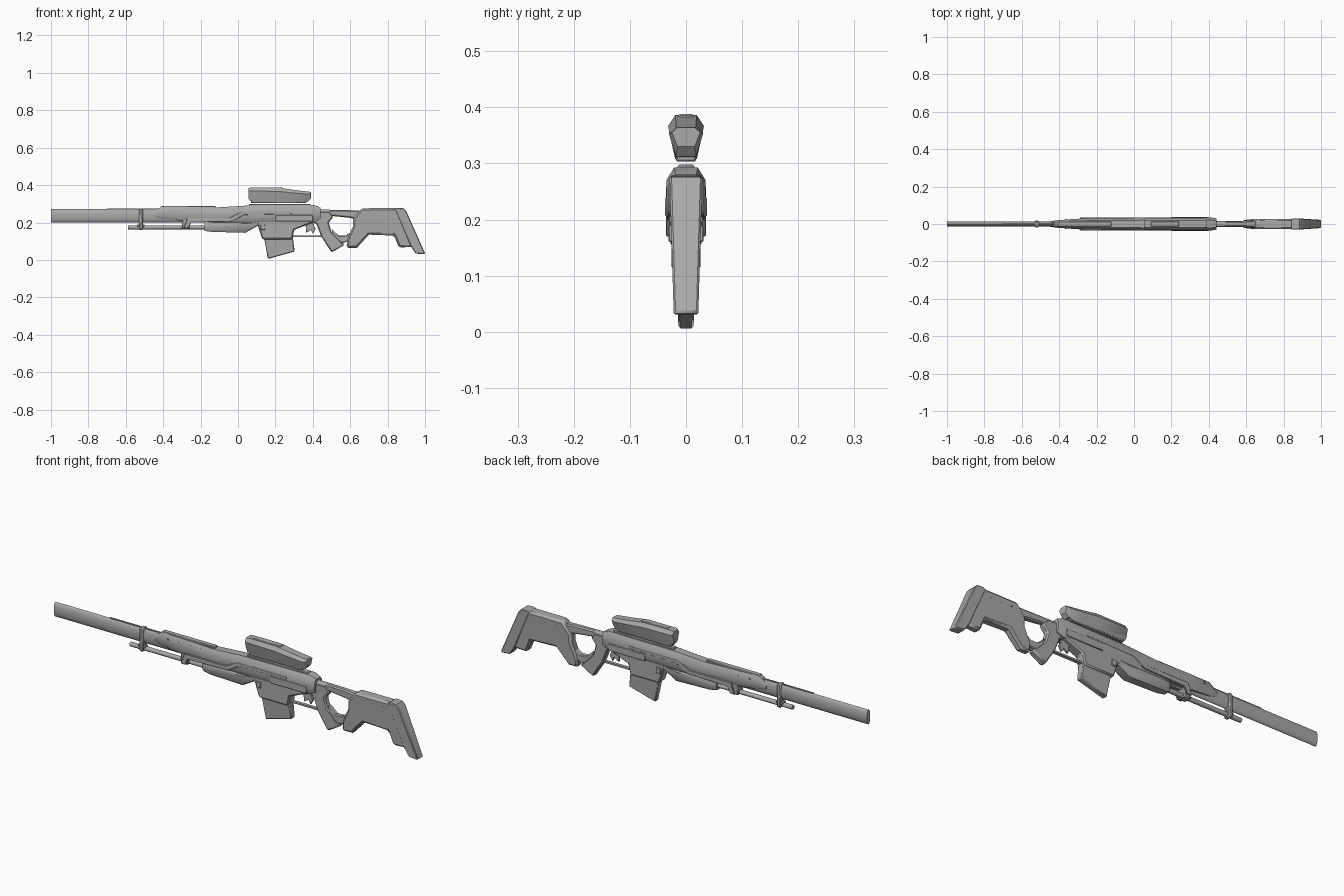
import bpy, bmesh, math

cube = bpy.data.objects.get("Cube")
if cube:
    bpy.data.objects.remove(cube, do_unlink=True)

grey = bpy.data.materials.new("plain grey")
grey.use_nodes = True
colour = (.4, .4, .4, 1)
grey.diffuse_color = colour
grey.node_tree.nodes["Principled BSDF"].inputs["Base Color"].default_value = colour


def finish(name, bm, bevel=0):
    bmesh.ops.recalc_face_normals(bm, faces=bm.faces)
    mesh = bpy.data.meshes.new(name)
    bm.to_mesh(mesh)
    bm.free()
    mesh.materials.append(grey)
    ob = bpy.data.objects.new(name, mesh)
    bpy.context.collection.objects.link(ob)
    bpy.ops.object.select_all(action="DESELECT")
    ob.select_set(True)
    bpy.context.view_layer.objects.active = ob
    if bevel:
        mod = ob.modifiers.new("edge chamfer", "BEVEL")
        mod.width, mod.segments = bevel, 1
        mod.limit_method, mod.angle_limit = "ANGLE", math.radians(50)
    bpy.ops.object.shade_smooth_by_angle(angle=math.radians(35))


def plate(name, outline, thickness, bevel=.006, y=0):
    """Side outline (x, z) given a thickness, which may be a rule of x and z."""
    rule = thickness if callable(thickness) else lambda x, z: thickness
    bm = bmesh.new()
    near, far = [[bm.verts.new((x, y + s * rule(x, z) / 2, z)) for x, z in outline]
                 for s in (-1, 1)]
    bm.faces.new(near)
    bm.faces.new(far)
    for i in range(len(outline)):
        bm.faces.new((near[i - 1], near[i], far[i], far[i - 1]))
    finish(name, bm, bevel)


def loft(name, stations, section):
    """Skin a cross-section along x; each station is x, bottom, top, thickness."""
    bm = bmesh.new()
    rings = [[bm.verts.new((x, y * thick / 2, (low + high) / 2 + z * (high - low) / 2))
              for y, z in section] for x, low, high, thick in stations]
    for a, b in zip(rings, rings[1:]):
        for i in range(len(section)):
            bm.faces.new((a[i - 1], a[i], b[i], b[i - 1]))
    bm.faces.new(rings[0])
    bm.faces.new(rings[-1])
    finish(name, bm)


def tube(name, start, end, low, high, thickness):
    loft(name, [(x, low, high, thickness) for x in (start, end)], ROUND)


def box(name, start, end, low, high, thickness, y=0, bevel=.003):
    plate(name, [(start, low), (end, low), (end, high), (start, high)], thickness, bevel, y)


def mirrored(section):
    return section + [(-y, z) for y, z in reversed(section)]


ROUND = [(math.sin(math.tau * i / 16), math.cos(math.tau * i / 16)) for i in range(16)]
ROOF = mirrored([(.6, 1), (1, .5), (1, -.6), (.7, -1)])
SCOPE = mirrored([(.6, 1), (1, .5), (.8, -.3), (.6, -1)])

# Barrel and the rod beneath it
tube("barrel", -1, 0, .2, .273, .026)
box("barrel_sight_rib", -.7, -.4, .268, .276, .006, bevel=0)
tube("under_rod", -.587, -.15, .163, .185, .022)
box("barrel_band", -.53, -.508, .16, .276, .036, bevel=.005)
box("band_pin", -.54, -.5, .178, .19, .026)

# Forward handguard
loft("handguard", [(-.45, .23, .255, .03), (-.41, .22, .285, .04), (-.3, .21, .285, .056),
                   (-.12, .2, .28, .064), (.04, .2, .29, .066)], ROOF)
box("handguard_top_rail", -.41, -.12, .278, .289, .026)
box("forward_bracket", -.3, -.26, .163, .225, .044, bevel=.005)
loft("lower_handguard", [(-.18, .155, .21, .04), (-.14, .15, .21, .054),
                         (.04, .145, .21, .056), (.12, .19, .21, .05)], ROOF)

# Receiver, magazine well and magazine
loft("receiver", [(-.01, .2, .276, .066), (.04, .2, .29, .07), (.41, .2, .293, .07),
                  (.44, .215, .28, .06)], ROOF)
plate("magazine_well", [(.1, .24), (.1, .2), (.13, .11), (.29, .11), (.3, .16), (.4, .2),
                        (.4, .24)], .052)
plate("magazine", [(.137, .13), (.16, .005), (.303, .045), (.292, .13)],
      lambda x, z: .026 + z / 10, .004)
box("top_rail", .06, .39, .287, .298, .03)
tube("bolt", .4, .49, .245, .27, .03)

# Raised trims and screws on both flanks
for side, s in (("left", 1), ("right", -1)):
    plate(side + "_side_strip", [(-.29, .17), (-.265, .17), (-.25, .2), (-.03, .205), (.03, .24),
                                 (.29, .245), (.29, .26), (.02, .26), (-.045, .225), (-.27, .225)],
          .008, .002, s * .032)
    box(side + "_receiver_panel", .2, .4, .205, .24, .006, s * .034, .002)
    box(side + "_well_catch", .12, .145, .16, .19, .008, s * .027, .002)
    for part, first, height, count in (("guard", -.37, .26, 4), ("stock", .69, .24, 3)):
        for i in range(count):
            x = first + i * .06
            box(f"{side}_{part}_screw_{i + 1}", x, x + .008, height, height + .008,
                .004, s * .026, 0)

# Trigger and its guard
box("trigger_guard", .28, .45, .123, .131, .016, bevel=0)
plate("trigger", [(.36, .2), (.4, .2), (.415, .165), (.4, .14), (.39, .16), (.365, .145)],
      .012, .002)

# Grip, stock bridge and thumbhole stock
plate("grip", [(.36, .22), (.42, .19), (.445, .125), (.5, .04), (.57, .08), (.5, .15),
               (.485, .2), (.51, .23), (.49, .26), (.38, .26)], .034)
plate("stock_bridge", [(.4, .25), (.5, .235), (.6, .225), (.69, .2), (.69, .26), (.6, .266),
                       (.4, .27)], lambda x, z: .024 + max(0, x - .55) / 8)
plate("thumbhole_link", [(.5, .165), (.515, .105), (.56, .09), (.62, .11), (.62, .16),
                         (.575, .13), (.54, .13)], .028, .004)
plate("stock", [(.66, .276), (.85, .277), (.935, .07), (.86, .066), (.835, .13), (.7, .135),
                (.635, .064), (.58, .064), (.585, .115), (.615, .18), (.615, .22)],
      lambda x, z: .036 + z * .07, .01)
plate("butt_pad", [(.838, .272), (.85, .278), (.885, .276), (.9, .26), (1, .035), (.995, .03),
                   (.95, .034), (.925, .07)], lambda x, z: .042 + z * .06)

# Scope above the receiver
loft("scope", [(.055, .33, .383, .05), (.065, .314, .386, .062), (.22, .308, .386, .064),
               (.3, .308, .374, .06), (.375, .312, .365, .06), (.39, .33, .364, .05)], SCOPE)
box("scope_base", .07, .365, .303, .316, .036)
box("scope_top_cap", .09, .24, .38, .388, .028)
